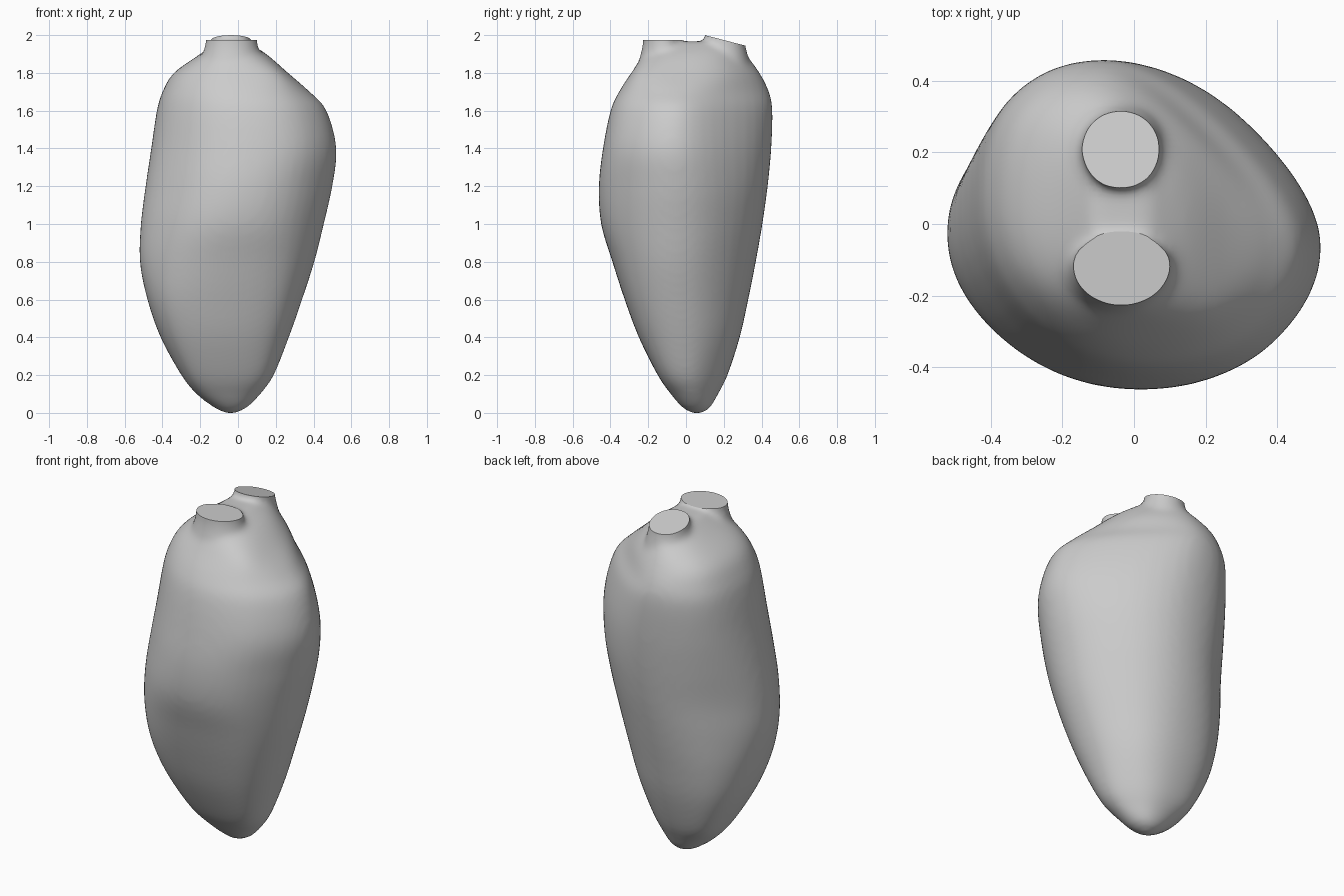
import bpy
import bmesh
import math
from mathutils import Vector

old = bpy.data.objects.get("Cube")
if old:
    bpy.data.objects.remove(old, do_unlink=True)

# Eight compass directions, counter-clockwise from the model's left
COMPASS = [(1, 0), (1, 1), (0, 1), (-1, 1), (-1, 0), (-1, -1), (0, -1), (1, -1)]

# Height of each section, then its reach in each compass direction
SECTIONS = [(0, -.01, .06, .09, .14, .07, .02, -.03, -.06),
            (.03, .05, .13, .13, .21, .13, .1, .02, .03),
            (.1, .12, .19, .17, .31, .22, .23, .08, .13),
            (.2, .19, .26, .22, .43, .3, .36, .15, .25),
            (.4, .27, .36, .285, .55, .41, .53, .25, .385),
            (.6, .34, .43, .33, .61, .48, .64, .325, .495),
            (.8, .405, .495, .37, .635, .52, .685, .39, .585),
            (1, .455, .555, .405, .645, .515, .685, .45, .655),
            (1.2, .5, .595, .433, .67, .49, .65, .462, .7),
            (1.4, .522, .59, .452, .69, .46, .605, .44, .718),
            (1.6, .47, .53, .458, .695, .43, .56, .4, .65),
            (1.7, .38, .46, .44, .665, .4, .52, .355, .56),
            (1.8, .265, .4, .39, .59, .34, .445, .29, .45),
            (1.9, .15, .3, .315, .41, .2, .31, .22, .27),
            (1.967, .04, .2, .23, .28, .11, .19, .14, .12)]


def spline(points, steps):
    """Smooth open curve through the points."""
    pts = [Vector(p) for p in points]
    result = []
    for i in range(len(pts) - 1):
        a, b, c, d = [pts[min(max(k, 0), len(pts) - 1)] for k in range(i - 1, i + 3)]
        for s in range(steps):
            t = s / steps
            result.append(b + (c - a) * (t / 2)
                          + (a - b * 2.5 + c * 2 - d / 2) * t ** 2
                          + (b * 3 - a - c * 3 + d) * (t ** 3 / 2))
    return result + [pts[-1]]


def rounded_ring(z, reach, steps=6):
    """Smooth ring inside the octagon given by its eight reaches."""
    corners = []
    for k in range(8):
        (ax, ay), (bx, by) = COMPASS[k - 1], COMPASS[k]
        corners.append(Vector((reach[k - 1] * by - reach[k] * ay,
                               reach[k] * ax - reach[k - 1] * bx, z)))
    ring = []
    for k in range(8):
        a, b, c = corners[k - 2], corners[k - 1], corners[k]
        for s in range(steps):
            t = s / steps
            ring.append((a + b).lerp(b * 2, t).lerp((b * 2).lerp(b + c, t), t) / 2)
    return ring


def loft(bm, rings):
    """Closed skin over a stack of equal rings."""
    loops = [[bm.verts.new(p) for p in ring] for ring in rings]
    for low, high in zip(loops, loops[1:]):
        for i in range(len(low)):
            j = (i + 1) % len(low)
            bm.faces.new((low[i], low[j], high[j], high[i]))
    bm.faces.new(loops[0][::-1])
    bm.faces.new(loops[-1])


def neck(bm, x, y, width, front, back):
    """Tube that flares into the shoulders."""
    rings = []
    for z, scale in [(1.7, 1.3), (1.82, 1.27), (1.88, 1.16), (1.93, 1.05), (1.97, 1), (2.1, 1)]:
        ring = []
        for k in range(40):
            a = math.tau * k / 40
            depth = back if math.sin(a) > 0 else front
            ring.append((x + width * scale * math.cos(a),
                         y + depth * scale * math.sin(a), z))
        rings.append(ring)
    loft(bm, rings)


def trim(bm, inside, point, normal):
    """Cut one neck flat and close it with a lid."""
    faces = [f for f in bm.faces if inside(f.calc_center_median())]
    edges = {e for f in faces for e in f.edges}
    verts = {v for f in faces for v in f.verts}
    bmesh.ops.bisect_plane(bm, geom=faces + list(edges) + list(verts), dist=1e-5,
                           plane_co=point, plane_no=normal, clear_outer=True)
    rim = [e for e in bm.edges if e.is_boundary]
    for lid in bmesh.ops.holes_fill(bm, edges=rim, sides=0)["faces"]:
        lid.smooth = False
    for e in rim:
        e.smooth = False


# Chamber body
bm = bmesh.new()
loft(bm, [rounded_ring(row[0], row[1:]) for row in spline(SECTIONS, 4)])

# Two necks on top
neck(bm, -.037, .207, .108, .106, .106)
neck(bm, -.035, -.11, .137, .117, .075)
bmesh.ops.recalc_face_normals(bm, faces=bm.faces)

mesh = bpy.data.meshes.new("chamber")
bm.to_mesh(mesh)
bm.free()
chamber = bpy.data.objects.new("chamber", mesh)
bpy.context.collection.objects.link(chamber)

# Blend the parts into one skin
remesh = chamber.modifiers.new("blend", "REMESH")
remesh.mode = "VOXEL"
remesh.voxel_size = .016
relax = chamber.modifiers.new("relax", "SMOOTH")
relax.factor = .5
relax.iterations = 16
graph = bpy.context.evaluated_depsgraph_get()
skin = bpy.data.meshes.new_from_object(chamber.evaluated_get(graph))
chamber.modifiers.clear()
chamber.data = skin
bpy.data.meshes.remove(mesh)

# Flat openings
bm = bmesh.new()
bm.from_mesh(skin)
for f in bm.faces:
    f.smooth = True
trim(bm, lambda c: c.y < .05 and c.z > 1.9, (0, -.11, 1.975), (0, 0, 1))
trim(bm, lambda c: c.y > .05 and c.z > 1.9, (0, .207, 1.972), (0, .26, 1))

# Settle the tip on the ground
low = min(v.co.z for v in bm.verts)
for v in bm.verts:
    if v.co.z < .3:
        v.co.z -= low * (1 - v.co.z / .3)
bm.to_mesh(skin)
bm.free()

# Plain grey
grey = bpy.data.materials.new("plain_grey")
grey.use_nodes = True
color = (.6, .6, .6, 1)
grey.diffuse_color = color
grey.node_tree.nodes["Principled BSDF"].inputs["Base Color"].default_value = color
skin.materials.clear()
skin.materials.append(grey)
